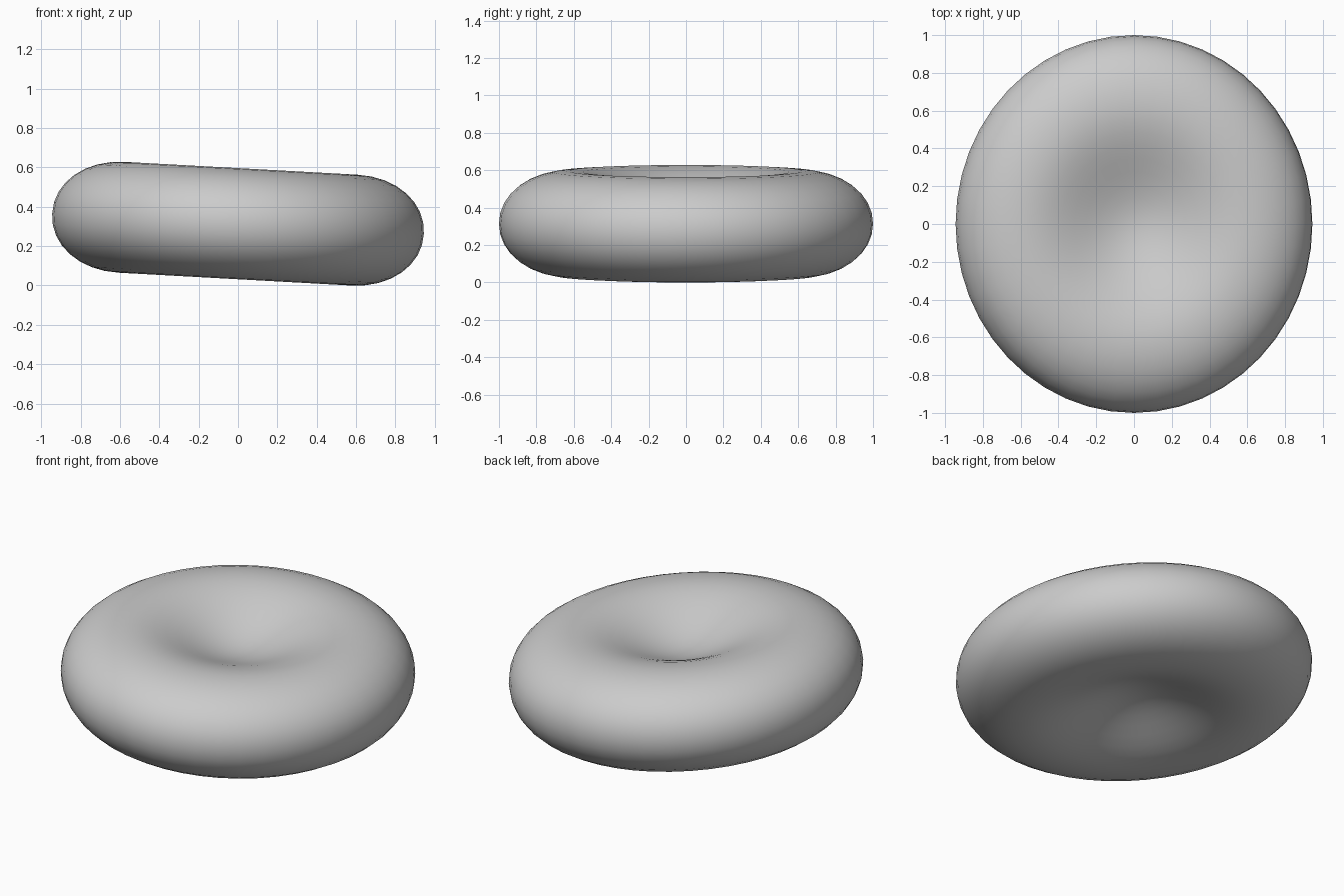
import bpy, bmesh, math
from mathutils import Matrix

if "Cube" in bpy.data.objects:
    bpy.data.objects.remove(bpy.data.objects["Cube"])

SEGMENTS = 48
CREST, HALF, DIP = 0.625, 0.282, 0.16   # crest radius, half thickness, dimple depth


def profile():
    """Half outline (radius, height) from top centre, around the rim, to bottom centre."""
    inner = [(CREST * i / 9, HALF - DIP * (1 + math.cos(math.pi * i / 9)) / 2) for i in range(9)]
    outer = []
    for i in range(9):
        a = math.pi / 2 * i / 8
        outer.append((CREST + (1 - CREST) * math.sin(a) ** 0.97, HALF * max(math.cos(a), 0) ** 0.97))
    top = inner + outer
    return top + [(r, -z) for r, z in reversed(top[:-1])]


# Biconcave disc: spin the profile, close both dimples at the centre
bm = bmesh.new()
pts = profile()
verts = [bm.verts.new((r, 0, z)) for r, z in pts]
edges = [bm.edges.new(p) for p in zip(verts, verts[1:])]
bmesh.ops.spin(bm, geom=verts + edges, cent=(0, 0, 0), axis=(0, 0, 1),
               angle=math.tau, steps=SEGMENTS, use_merge=True)
bmesh.ops.remove_doubles(bm, verts=bm.verts, dist=1e-4)
bmesh.ops.recalc_face_normals(bm, faces=bm.faces)

# Slightly oval, tilted down toward +x, resting on the floor
bm.transform(Matrix.Rotation(0.055, 4, 'Y') @ Matrix.Diagonal((0.946, 1, 1, 1)))
low = min(v.co.z for v in bm.verts)
bm.transform(Matrix.Translation((0, 0, -low)))

mesh = bpy.data.meshes.new("biconcave_disc")
bm.to_mesh(mesh)
bm.free()
mesh.shade_smooth()

grey = bpy.data.materials.new("light_grey")
grey.diffuse_color = (0.6, 0.6, 0.6, 1)
grey.use_nodes = True
grey.node_tree.nodes["Principled BSDF"].inputs["Base Color"].default_value = grey.diffuse_color
mesh.materials.append(grey)
bpy.context.collection.objects.link(bpy.data.objects.new("biconcave_disc", mesh))
